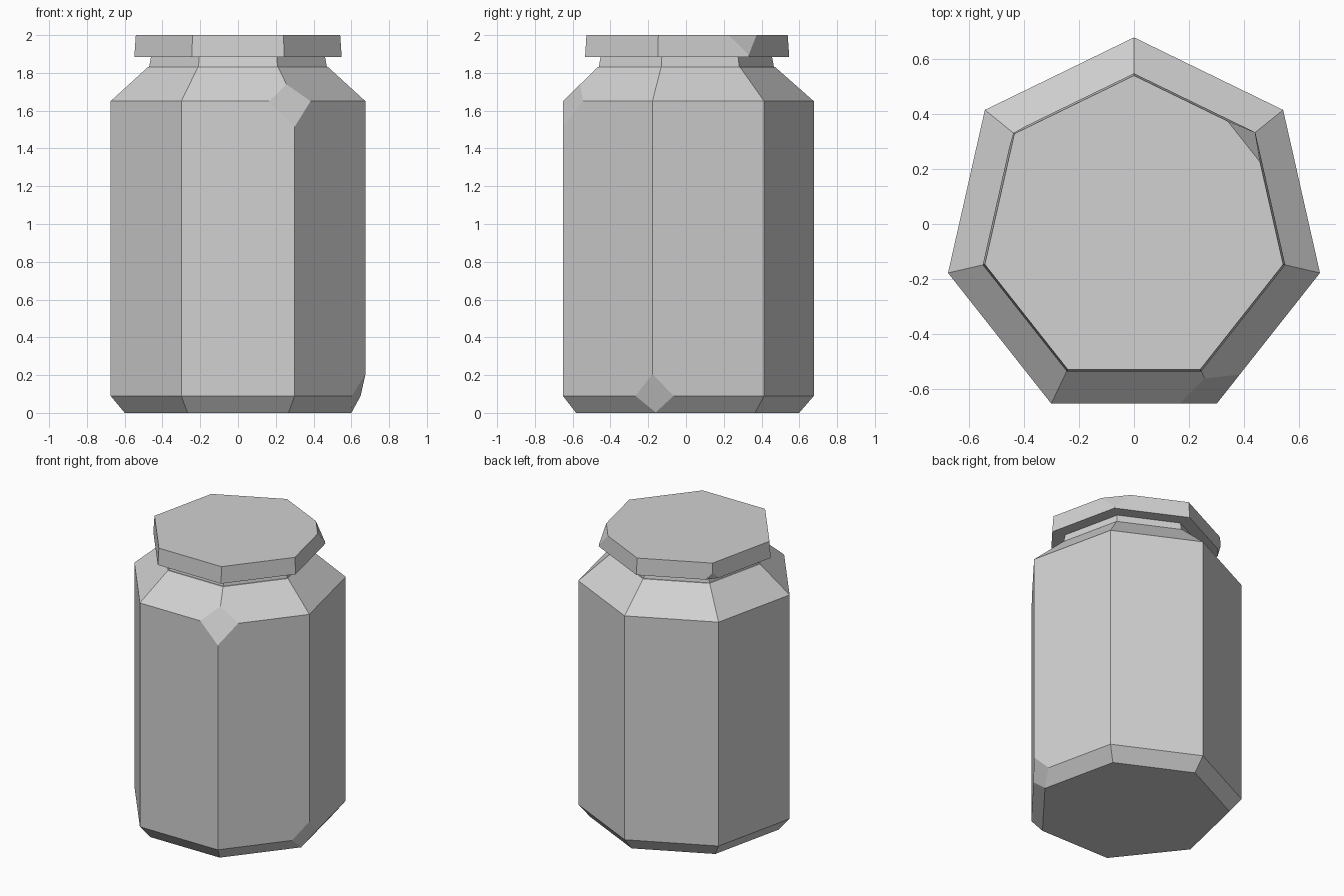
import bpy, bmesh
from math import sin, cos, pi

if "Cube" in bpy.data.objects:
    bpy.data.objects.remove(bpy.data.objects["Cube"], do_unlink=True)

SIDES = 7
CENTRE_Y = -0.022
STONE = (0.64, 0.64, 0.64, 1.0)

grey = bpy.data.materials.new("stone grey")
grey.use_nodes = True
grey.diffuse_color = STONE
grey.node_tree.nodes["Principled BSDF"].inputs["Base Color"].default_value = STONE


def faceted_solid(name, profile, chips):
    """Stack seven-sided rings (radius, height); chips are (ring, corner, size)."""
    bm = bmesh.new()
    rings = []
    for radius, z in profile:
        ring = []
        for k in range(SIDES):
            a = pi / 2 + 2 * pi * k / SIDES
            ring.append(bm.verts.new((radius * cos(a),
                                      CENTRE_Y + 1.01 * radius * sin(a), z)))
        rings.append(ring)
    for low, high in zip(rings, rings[1:]):
        for k in range(SIDES):
            n = (k + 1) % SIDES
            bm.faces.new((low[k], low[n], high[n], high[k]))
    bm.faces.new(rings[0][::-1])
    bm.faces.new(rings[-1])

    # Knock off the chipped corners
    corners = [(rings[r][k], size) for r, k, size in chips]
    for vert, size in corners:
        bmesh.ops.bevel(bm, geom=[vert], offset=size, offset_type='OFFSET',
                        segments=1, profile=0.5, affect='VERTICES',
                        clamp_overlap=True)
    bmesh.ops.recalc_face_normals(bm, faces=bm.faces[:])
    mesh = bpy.data.meshes.new(name)
    bm.to_mesh(mesh)
    bm.free()
    mesh.materials.append(grey)
    obj = bpy.data.objects.new(name, mesh)
    bpy.context.collection.objects.link(obj)
    return obj


# Jar body: bevelled foot, straight wall and sloping shoulder
faceted_solid("jar_body",
              [(0.615, 0.0), (0.692, 0.09), (0.692, 1.65), (0.49, 1.83)],
              [(2, 4, 0.135), (1, 5, 0.115)])

# Short neck under the lid
faceted_solid("jar_neck", [(0.485, 1.82), (0.47, 1.90)], [])

# Overhanging lid with chips on its rim
faceted_solid("jar_lid", [(0.563, 1.885), (0.555, 2.0)],
              [(1, 6, 0.105), (0, 1, 0.05)])
